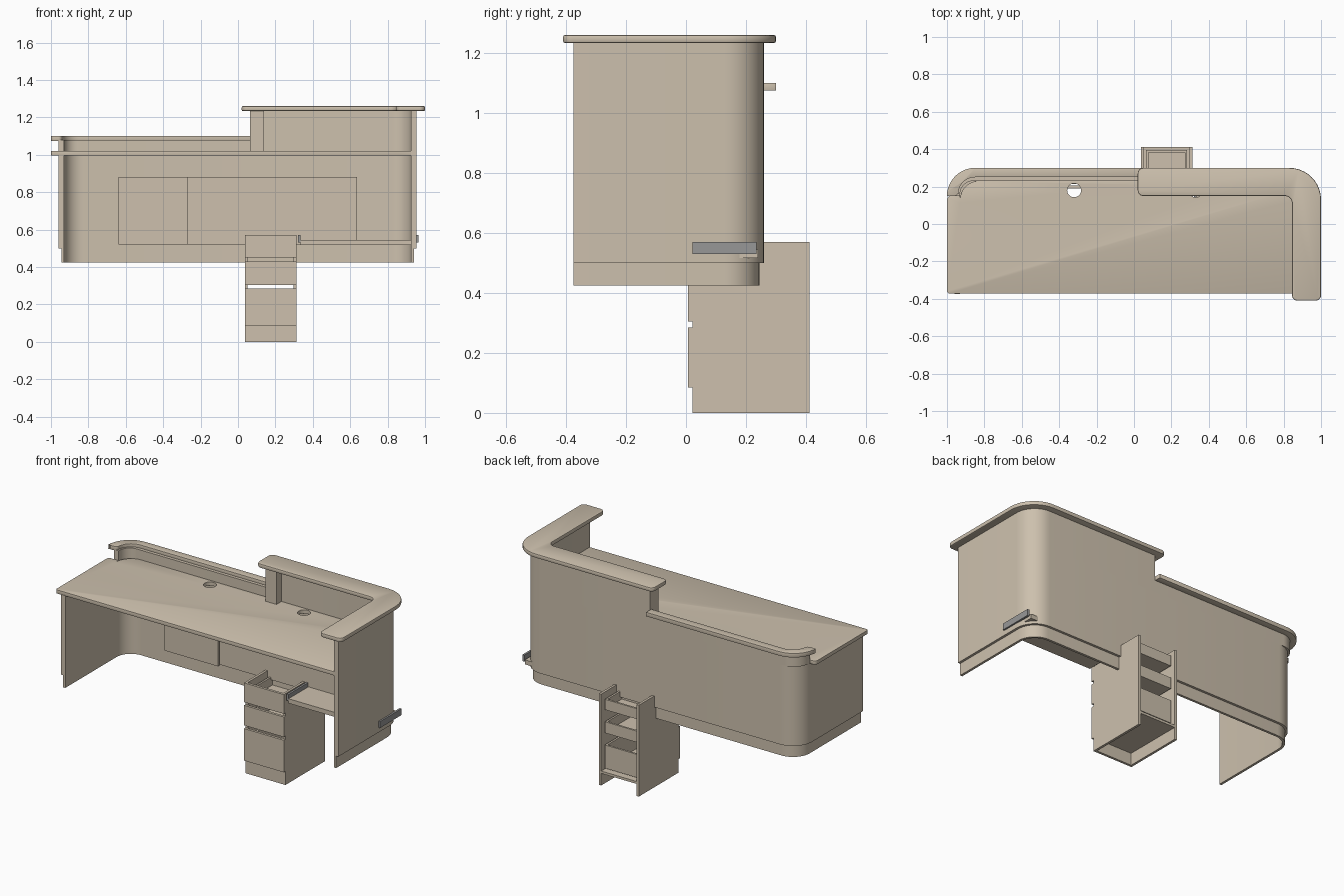
import bpy, bmesh, math
from mathutils import Vector

if "Cube" in bpy.data.objects:
    bpy.data.objects.remove(bpy.data.objects["Cube"])


def material(name, rgb):
    m = bpy.data.materials.new(name)
    m.use_nodes = True
    m.diffuse_color = (*rgb, 1)
    m.node_tree.nodes["Principled BSDF"].inputs["Base Color"].default_value = (*rgb, 1)
    return m


TAN = material("tan_laminate", (0.61, 0.53, 0.42))
GREY = material("grey_metal", (0.31, 0.31, 0.31))


def rounded(corners, steps=10):
    """Closed outline whose corners (x, y, radius) become arcs."""
    out = []
    for i, c in enumerate(corners):
        p = Vector(c[:2])
        r = c[2] if len(c) > 2 else 0
        if not r:
            out.append(p)
            continue
        a = (Vector(corners[i - 1][:2]) - p).normalized()
        b = (Vector(corners[(i + 1) % len(corners)][:2]) - p).normalized()
        centre = p + (a + b) * r
        for k in range(steps + 1):
            t = math.pi / 2 * k / steps
            out.append(centre - b * r * math.cos(t) - a * r * math.sin(t))
    return out


def prism(name, corners, z0, z1, bevel=0, mat=TAN):
    """Extrude a rounded outline from z0 to z1."""
    bm = bmesh.new()
    face = bm.faces.new([bm.verts.new((p.x, p.y, z0)) for p in rounded(corners)])
    up = bmesh.ops.extrude_face_region(bm, geom=[face])
    verts = [v for v in up["geom"] if isinstance(v, bmesh.types.BMVert)]
    bmesh.ops.translate(bm, verts=verts, vec=(0, 0, z1 - z0))
    bmesh.ops.recalc_face_normals(bm, faces=bm.faces)
    me = bpy.data.meshes.new(name)
    bm.to_mesh(me)
    bm.free()
    me.materials.append(mat)
    ob = bpy.data.objects.new(name, me)
    bpy.context.collection.objects.link(ob)
    bpy.ops.object.select_all(action="DESELECT")
    ob.select_set(True)
    bpy.context.view_layer.objects.active = ob
    if bevel:
        mod = ob.modifiers.new("soft_edge", "BEVEL")
        mod.width, mod.segments, mod.angle_limit = bevel, 2, math.radians(40)
        bpy.ops.object.modifier_apply(modifier=mod.name)
    bpy.ops.object.shade_smooth_by_angle(angle=math.radians(35))
    return ob


def box(name, x0, x1, y0, y1, z0, z1, mat=TAN):
    return prism(name, [(x0, y0), (x1, y0), (x1, y1), (x0, y1)], z0, z1, 0, mat)


# Wall shell: one U-shaped lower wall on a recessed plinth
FRONT = -0.375
IN_L, IN_R, IN_B = -0.93, 0.925, 0.23


def shell(name, out, z0, z1):
    left, right, back = IN_L - out, IN_R + out, IN_B + out
    prism(name, [(left, FRONT), (IN_L, FRONT), (IN_L, IN_B, 0.1), (IN_R, IN_B, 0.1),
                 (IN_R, FRONT), (right, FRONT), (right, back, 0.1 + out),
                 (left, back, 0.1 + out)], z0, z1)


shell("plinth", 0.015, 0.425, 0.5)
shell("lower_wall", 0.03, 0.5, 1.0)

# Raised walls behind the low ledge and the tall counter
STEP = 0.065
prism("low_raised_wall", [(-0.96, 0.15), (IN_L, 0.15), (IN_L, IN_B, 0.07), (STEP, IN_B),
                          (STEP, 0.26), (-0.96, 0.26, 0.1)], 1.0, 1.08)
prism("tall_raised_wall", [(STEP, 0.26), (STEP, IN_B), (IN_R, IN_B, 0.1), (IN_R, FRONT),
                           (0.955, FRONT), (0.955, 0.26, 0.13)], 1.0, 1.237)
box("counter_post", STEP, 0.14, 0.18, IN_B, 1.02, 1.237)

# Counter tops
prism("low_ledge", [(-1, 0.15, 0.02), (-0.94, 0.15, 0.02), (-0.94, 0.25, 0.09), (STEP, 0.25),
                    (STEP, 0.3), (-1, 0.3, 0.15)], 1.075, 1.1, 0.006)
prism("tall_counter", [(0.02, 0.3, 0.03), (0.02, 0.15, 0.03), (0.845, 0.15, 0.04),
                       (0.845, -0.41, 0.03), (1, -0.41, 0.03), (1, 0.3, 0.17)],
      1.234, 1.26, 0.006)

# Desktop with two cable holes
desk = prism("desktop", [(-1, -0.372, 0.015), (IN_R, -0.372), (IN_R, IN_B, 0.1),
                         (IN_L, IN_B, 0.1), (IN_L, 0.15), (-1, 0.15, 0.02)],
             0.997, 1.02, 0.004)
for x in (-0.32, 0.33):
    bpy.ops.mesh.primitive_cylinder_add(vertices=32, radius=0.037, depth=0.2,
                                        location=(x, 0.18, 1.01))
    cutter = bpy.context.object
    cutter.hide_render = True
    mod = desk.modifiers.new("cable_hole", "BOOLEAN")
    mod.operation, mod.object, mod.solver = "DIFFERENCE", cutter, "EXACT"
    bpy.context.view_layer.objects.active = desk
    bpy.ops.object.modifier_apply(modifier=mod.name)
    bpy.data.objects.remove(cutter)

# Access panels under the desk
box("access_panel", -0.64, -0.27, 0.19, 0.205, 0.52, 0.88)
box("modesty_panel", -0.64, 0.635, 0.215, IN_B, 0.52, 0.88)

# Keyboard tray on metal slides
box("keyboard_tray", 0.335, 0.945, 0.02, 0.24, 0.517, 0.545)
for side, x in (("left", 0.952), ("right", 0.32)):
    box(side + "_tray_slide", x, x + 0.013, 0.022, 0.235, 0.53, 0.57, GREY)

# Drawer pedestal: open at the top and back
X0, X1, T = 0.037, 0.312, 0.015
Y0, Y1 = 0.022, 0.412
box("pedestal_right_side", X0, X0 + T, Y0, Y1, 0, 0.57)
box("pedestal_left_side", X1 - T, X1, Y0, Y1, 0, 0.57)
box("pedestal_floor", X0 + T, X1 - T, Y0, Y1, 0.075, 0.09)
box("pedestal_kick", X0 + T, X1 - T, Y0, Y0 + T, 0, 0.075)

# Drawers: a front plate and an open box of four walls and a base
D0, D1, W = 0.065, 0.284, 0.012
for name, z0, z1 in (("bottom", 0.085, 0.285), ("middle", 0.305, 0.43), ("top", 0.45, 0.57)):
    name += "_drawer_"
    lo, hi = z0 + 0.02, z1 - 0.035
    box(name + "front", X0, X1, 0.006, Y0, z0, z1)
    box(name + "base", D0, D1, Y0, 0.395, lo, lo + W)
    box(name + "right_side", D0, D0 + W, Y0, 0.395, lo + W, hi)
    box(name + "left_side", D1 - W, D1, Y0, 0.395, lo + W, hi)
    box(name + "back", D0 + W, D1 - W, 0.395 - W, 0.395, lo + W, hi)
